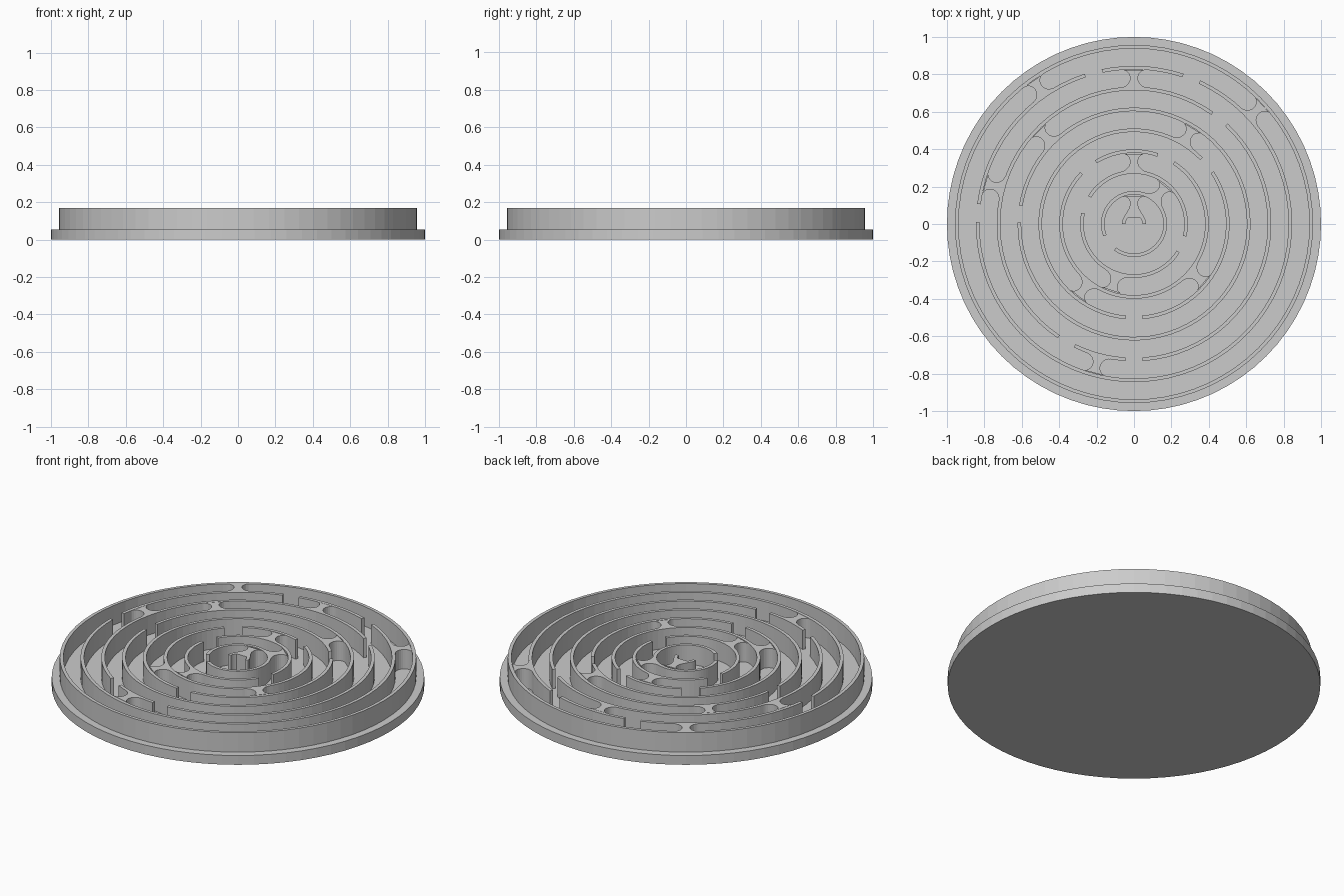
import bpy, bmesh
from math import sin, cos, radians, sqrt, ceil, pi

if "Cube" in bpy.data.objects:
    bpy.data.objects.remove(bpy.data.objects["Cube"])

BASE_TOP, WALL_TOP = 0.055, 0.17
R0, PITCH, THICK = 0.065, 0.1115, 0.019


def outer(i):
    return R0 + PITCH * i


def polar(r, a):
    return (r * cos(a), r * sin(a))


def finish(bm, name):
    bmesh.ops.recalc_face_normals(bm, faces=bm.faces)
    me = bpy.data.meshes.new(name)
    bm.to_mesh(me)
    bm.free()
    ob = bpy.data.objects.new(name, me)
    bpy.context.collection.objects.link(ob)
    return ob


def strip(bm, side_a, side_b, closed=False):
    """Upright wall between two matching plan outlines."""
    rows = []
    for p, q in zip(side_a, side_b):
        rows.append([bm.verts.new((*xy, z)) for xy, z in
                     ((p, BASE_TOP), (p, WALL_TOP), (q, WALL_TOP), (q, BASE_TOP))])
    n = len(rows)
    for k in range(n if closed else n - 1):
        a, b = rows[k], rows[(k + 1) % n]
        for j in range(4):
            bm.faces.new((a[j], a[(j + 1) % 4], b[(j + 1) % 4], b[j]))
    if not closed:
        bm.faces.new(rows[0])
        bm.faces.new(rows[-1])


def arc(bm, i, a0, a1, closed=False):
    n = max(2, ceil((a1 - a0) / 5))
    angs = [radians(a0 + (a1 - a0) * k / n) for k in range(n if closed else n + 1)]
    strip(bm, [polar(outer(i), a) for a in angs],
          [polar(outer(i) - THICK, a) for a in angs], closed)


# Round base plate
bm = bmesh.new()
bmesh.ops.create_cone(bm, cap_ends=True, segments=72, radius1=1, radius2=1, depth=BASE_TOP)
bmesh.ops.translate(bm, verts=bm.verts, vec=(0, 0, BASE_TOP / 2))
finish(bm, "base_plate")

# Ring walls: openings in degrees for each ring, from the centre outwards
gaps = {
    0: [(180, 360)],
    1: [(202, 233)],
    2: [(148.5, 168), (328, 346.5)],
    3: [(57, 71), (121.5, 136)],
    4: [(33.5, 44), (264.9, 275.1)],
    5: [(170.8, 179.2)],
    6: [(47, 54.7), (236.3, 244), (266.4, 273.6)],
    7: [(65.2, 71.7), (101.8, 108.2), (172.7, 179.2)],
    8: [],
}
for i, openings in gaps.items():
    bm = bmesh.new()
    if not openings:
        arc(bm, i, 0, 360, True)
    for k, (_, end) in enumerate(openings):
        nxt = openings[(k + 1) % len(openings)][0]
        arc(bm, i, end, nxt if nxt > end else nxt + 360)
    finish(bm, f"ring_wall_{i}")

# Dividers with rounded flanks: (inner ring, angle)
dividers = [(0, 90), (1, 50), (2, 90), (2, 251.3), (3, 232.5), (3, 320),
            (4, 58.6), (5, 135.5), (6, 90), (6, 164.8), (6, 255.1),
            (7, 125), (7, 42.8)]
bm = bmesh.new()
for i, deg in dividers:
    half = (PITCH - THICK) / 2
    mid = outer(i) + half
    a, left, right = radians(deg), [], []
    for k in range(13):
        s = -cos(pi * k / 12)
        r = mid + half * s
        t = (0.021 + half * (1 - sqrt(max(0, 1 - s * s)))) / r
        # keep the innermost flank from wrapping too far round the centre
        t = min(t, 1.2)
        left.append(polar(r, a + t))
        right.append(polar(r, a - t))
    strip(bm, left, right)
finish(bm, "dividers")
